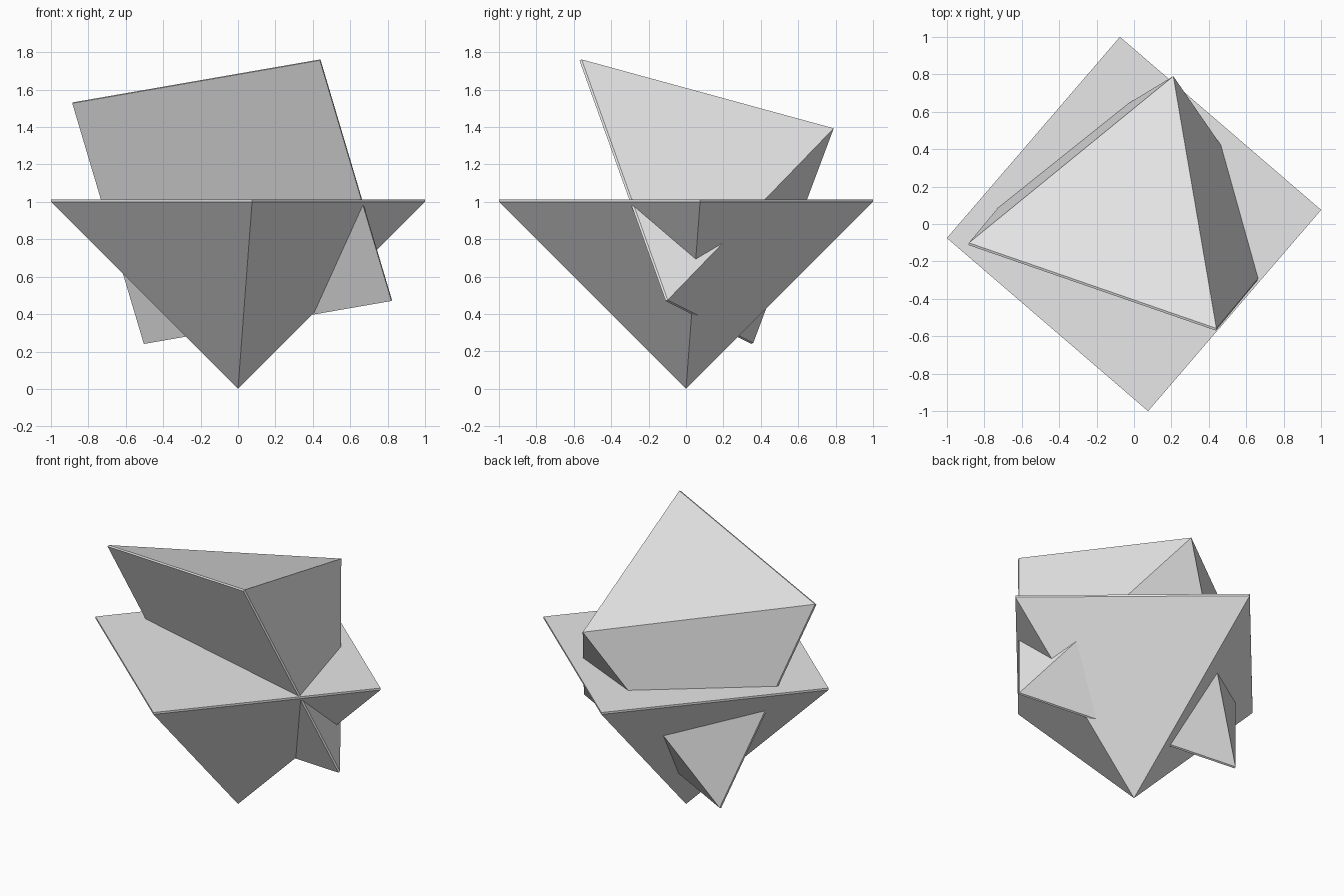
import bpy
import bmesh
from math import cos, sin, pi, radians
from mathutils import Matrix, Vector

RADIUS = 1.003   # centre to corner of the square
HEIGHT = 1.0     # tip to lower edge of the rim
RIM = 0.013      # thickness of the square rim

cube = bpy.data.objects.get("Cube")
if cube:
    bpy.data.objects.remove(cube, do_unlink=True)

# Plain grey material
grey = bpy.data.materials.new("light_grey")
colour = (0.8, 0.8, 0.8, 1.0)
grey.diffuse_color = colour
grey.use_nodes = True
grey.node_tree.nodes["Principled BSDF"].inputs["Base Color"].default_value = colour


def square_pyramid(name, matrix):
    """Pyramid with its tip at the local origin and a thin square rim at +z."""
    bm = bmesh.new()
    tip = bm.verts.new((0, 0, 0))
    lower, upper = [
        [bm.verts.new((RADIUS * cos(i * pi / 2), RADIUS * sin(i * pi / 2), z))
         for i in range(4)]
        for z in (HEIGHT, HEIGHT + RIM)]
    for i in range(4):
        j = (i + 1) % 4
        bm.faces.new((tip, lower[j], lower[i]))
        bm.faces.new((lower[i], lower[j], upper[j], upper[i]))
    bm.faces.new(upper)
    bmesh.ops.recalc_face_normals(bm, faces=bm.faces)
    mesh = bpy.data.meshes.new(name)
    bm.to_mesh(mesh)
    bm.free()
    mesh.materials.append(grey)
    obj = bpy.data.objects.new(name, mesh)
    bpy.context.collection.objects.link(obj)
    obj.matrix_world = matrix
    return obj


# Upside-down pyramid standing on its tip
square_pyramid("standing_pyramid", Matrix.Rotation(radians(4.3), 4, "Z"))

# Tilted pyramid, pushed through the first with its tip to the back
tip = Vector((0.21, 0.79, 1.393))
axis_z = Vector((-0.24, -0.89, -0.39)).normalized()
diagonal = Vector((1.70, 0.0, -1.055))
axis_x = (diagonal - axis_z * diagonal.dot(axis_z)).normalized()
axis_y = axis_z.cross(axis_x)
turn = Matrix((axis_x, axis_y, axis_z)).transposed().to_4x4()
square_pyramid("tilted_pyramid", Matrix.Translation(tip) @ turn)
